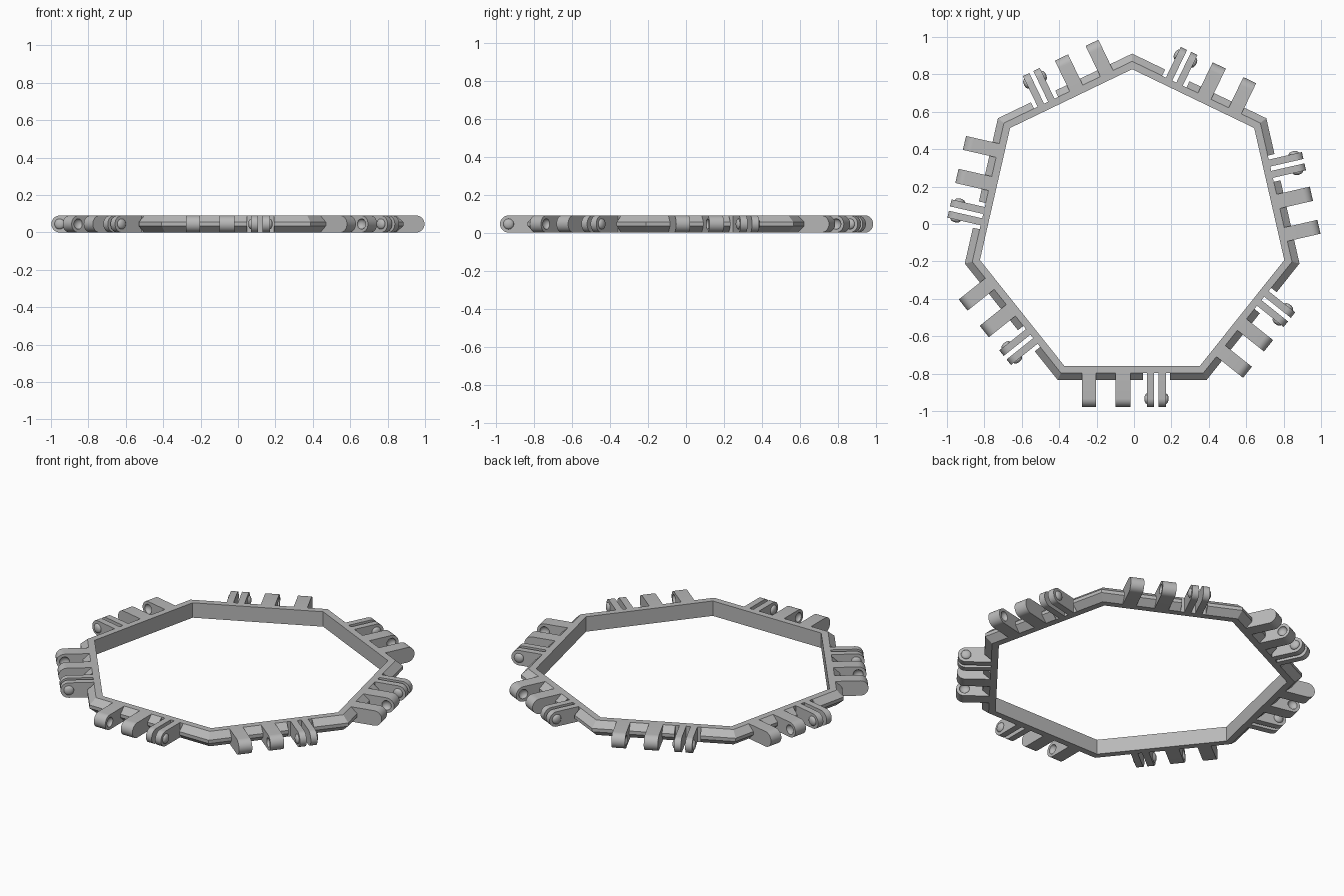
import bpy, bmesh, math
from mathutils import Matrix, Vector

default = bpy.data.objects.get("Cube")
if default:
    bpy.data.objects.remove(default)

SIDES = 7
STEP = math.tau / SIDES
CENTER = Vector((-0.01, -0.007, 0))
HEIGHT = 0.09
R_IN, R_TOP, R_OUT = 0.752, 0.79, 0.827   # distances from centre to flats
PIN_R, MID = 0.927, HEIGHT / 2            # hinge axis
CLIP_X = 0.13

grey = bpy.data.materials.new("light grey plastic")
grey.use_nodes = True
colour = (0.48, 0.48, 0.48, 1)
grey.diffuse_color = colour
grey.node_tree.nodes["Principled BSDF"].inputs["Base Color"].default_value = colour


def to_mesh(bm, name):
    bmesh.ops.recalc_face_normals(bm, faces=bm.faces)
    mesh = bpy.data.meshes.new(name)
    bm.to_mesh(mesh)
    bm.free()
    mesh.materials.append(grey)
    return mesh


def smooth(mesh):
    for p in mesh.polygons:
        p.use_smooth = True
    mesh.set_sharp_from_angle(angle=math.radians(35))


def add_object(name, mesh, turn=0.0):
    ob = bpy.data.objects.new(name, mesh)
    ob.location = CENTER
    ob.rotation_euler.z = turn
    bpy.context.scene.collection.objects.link(ob)
    return ob


def add_tongue(bm, x0, x1):
    """Plate standing out of the frame with a fully rounded tip."""
    pts = [(0.77, 0)]
    for i in range(17):
        a = -math.pi / 2 + math.pi * i / 16
        pts.append((PIN_R + MID * math.cos(a), MID + MID * math.sin(a)))
    pts.append((0.77, HEIGHT))
    face = bm.faces.new([bm.verts.new((x0, -r, z)) for r, z in pts])
    ext = bmesh.ops.extrude_face_region(bm, geom=[face])
    moved = [v for v in ext["geom"] if isinstance(v, bmesh.types.BMVert)]
    bmesh.ops.translate(bm, verts=moved, vec=(x1 - x0, 0, 0))


def add_button(bm, x, depth, radius):
    """Flattened ball on the hinge axis."""
    m = (Matrix.Translation((x, -PIN_R, MID))
         @ Matrix.Diagonal((depth, radius, radius, 1))
         @ Matrix.Rotation(math.pi / 2, 4, "Y"))
    bmesh.ops.create_uvsphere(bm, u_segments=20, v_segments=12, radius=1, matrix=m)


def knuckle_mesh(name, x0, x1, dimple_x):
    """Solid knuckle with a round dimple in one cheek."""
    bm = bmesh.new()
    add_tongue(bm, x0, x1)
    body = add_object(name, to_mesh(bm, name))
    bm = bmesh.new()
    add_button(bm, dimple_x, 0.02, 0.028)
    cutter = add_object("dimple_cutter", to_mesh(bm, "dimple_cutter"))
    cutter.hide_render = True
    mod = body.modifiers.new("dimple", "BOOLEAN")
    mod.operation = "DIFFERENCE"
    mod.solver = "EXACT"
    mod.object = cutter
    deps = bpy.context.evaluated_depsgraph_get()
    mesh = bpy.data.meshes.new_from_object(body.evaluated_get(deps))
    mesh.name = name
    bpy.data.objects.remove(body)
    bpy.data.objects.remove(cutter)
    smooth(mesh)
    return mesh


# Frame: chamfered section swept round the sides, notched behind each clip
section = [(R_IN, 0), (R_TOP, 0), (R_OUT, 0.035),
           (R_OUT, 0.055), (R_TOP, HEIGHT), (R_IN, HEIGHT)]
cut = [(min(r, R_TOP), z) for r, z in section]
bm = bmesh.new()
loops = []
for k in range(SIDES):
    turn = Matrix.Rotation(STEP * k, 3, "Z")
    miter = math.tan(STEP / 2)
    stops = [(None, section)]
    for x, shapes in ((CLIP_X - 0.072, (section, cut)), (CLIP_X + 0.072, (cut, section))):
        stops += [(x, s) for s in shapes]
    for x, shape in stops:
        loops.append([bm.verts.new(turn @ Vector((-r * miter if x is None else x, -r, z)))
                      for r, z in shape])
for a, b in zip(loops, loops[1:] + loops[:1]):
    for i in range(len(a)):
        j = (i + 1) % len(a)
        bm.faces.new((a[i], a[j], b[j], b[i]))
bmesh.ops.remove_doubles(bm, verts=bm.verts, dist=1e-5)
add_object("frame", to_mesh(bm, "frame"))

# Clip: two thin plates with a button on each outer cheek
bm = bmesh.new()
for s in (-1, 1):
    inner, outer = CLIP_X + s * 0.012, CLIP_X + s * 0.05
    add_tongue(bm, inner, outer)
    add_button(bm, outer, 0.015, 0.028)
clip = to_mesh(bm, "clip")
smooth(clip)

# Knuckle pair, dimpled on the cheeks that face each other
outer_knuckle = knuckle_mesh("outer_knuckle", -0.268, -0.192, -0.192)
inner_knuckle = knuckle_mesh("inner_knuckle", -0.088, -0.010, -0.088)

# Repeat the hinge set on every side
for k in range(SIDES):
    for mesh in (outer_knuckle, inner_knuckle, clip):
        add_object(f"{mesh.name}_{k + 1}", mesh, STEP * k)
